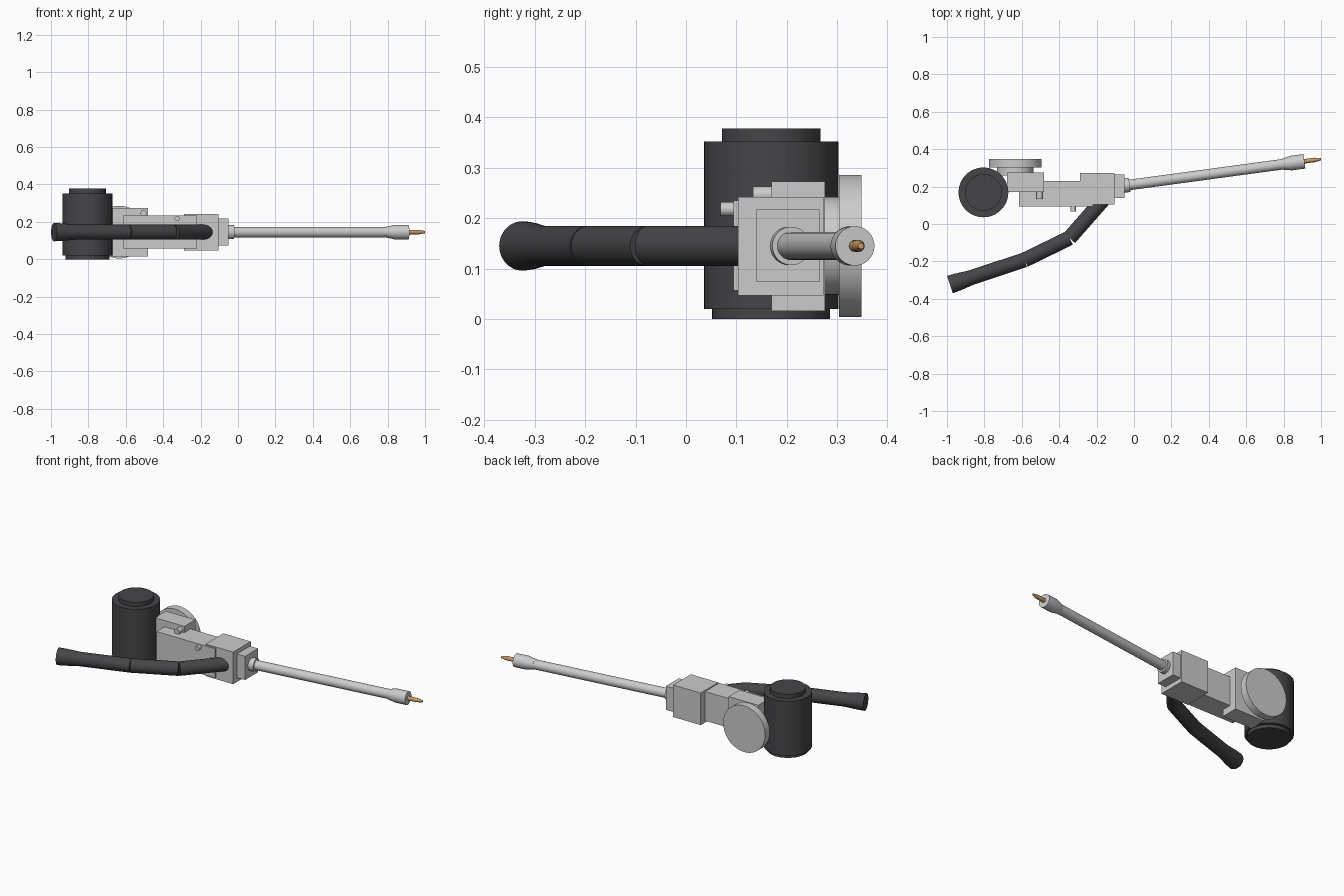
import bpy, bmesh, math
from mathutils import Vector

if "Cube" in bpy.data.objects:
    bpy.data.objects.remove(bpy.data.objects["Cube"])


def material(name, rgb):
    m = bpy.data.materials.new(name)
    m.diffuse_color = (*rgb, 1)
    m.use_nodes = True
    m.node_tree.nodes["Principled BSDF"].inputs["Base Color"].default_value = m.diffuse_color
    return m


DARK = material("dark_rubber", (0.06, 0.06, 0.065))
BRASS = material("brass", (0.58, 0.32, 0.13))


def finish(name, bm, mat=None, smooth=False):
    bmesh.ops.recalc_face_normals(bm, faces=bm.faces)
    mesh = bpy.data.meshes.new(name)
    bm.to_mesh(mesh)
    bm.free()
    ob = bpy.data.objects.new(name, mesh)
    bpy.context.collection.objects.link(ob)
    if mat:
        mesh.materials.append(mat)
    if smooth:
        bpy.ops.object.select_all(action='DESELECT')
        ob.select_set(True)
        bpy.context.view_layer.objects.active = ob
        bpy.ops.object.shade_smooth_by_angle(angle=math.radians(30))
    return ob


def box(name, x, y, z):
    bm = bmesh.new()
    bmesh.ops.create_cube(bm, size=1)
    for v in bm.verts:
        v.co = [(a + b) / 2 + c * (b - a) for (a, b), c in zip((x, y, z), v.co)]
    return finish(name, bm)


def turned(name, start, direction, profile, mat=None, n=48):
    """Solid of revolution: profile is (distance along axis, radius)."""
    start, axis = Vector(start), Vector(direction).normalized()
    rot = axis.to_track_quat('Z', 'Y')
    bm = bmesh.new()
    rings = []
    for d, r in profile:
        rings.append([bm.verts.new(start + rot @ Vector((
            r * math.cos(2 * math.pi * i / n), r * math.sin(2 * math.pi * i / n), d)))
            for i in range(n)])
    for a, b in zip(rings, rings[1:]):
        for i in range(n):
            j = (i + 1) % n
            bm.faces.new((a[i], a[j], b[j], b[i]))
    bm.faces.new(rings[0])
    bm.faces.new(rings[-1])
    return finish(name, bm, mat, True)


Z = 0.145  # height of the main axis

# Upright canister with stepped base and lid
turned("canister", (-0.805, 0.169, 0), (0, 0, 1),
       [(0, 0.117), (0.02, 0.117), (0.02, 0.133), (0.352, 0.133),
        (0.352, 0.098), (0.378, 0.098)], DARK, 64)

# Side wheel on its hub
turned("side_disc", (-0.635, 0.26, Z), (0, 1, 0),
       [(0, 0.097), (0.043, 0.097), (0.043, 0.141), (0.088, 0.141)], n=64)

# Stepped body blocks
box("rear_block", (-0.68, -0.48), (0.17, 0.276), (0.016, 0.273))
box("middle_block", (-0.615, -0.22), (0.094, 0.23), (0.057, 0.235))
box("front_block", (-0.29, -0.105), (0.103, 0.273), (0.047, 0.242))
box("front_step", (-0.11, -0.05), (0.14, 0.265), (0.073, 0.217))

# Knobs on the front side
turned("rear_knob", (-0.505, 0.133, 0.246), (0, 1, 0), [(0, 0.017), (0.06, 0.017)], n=24)
turned("front_knob", (-0.325, 0.068, 0.218), (0, 1, 0), [(0, 0.014), (0.05, 0.014)], n=24)

# Lance: collar, tube, flared nozzle and brass tip along one slanted axis
p0, lance = (-0.06, 0.204, Z), (1, 0.135, 0)
turned("lance_collar", p0, lance, [(0, 0.038), (0.037, 0.038)])
turned("lance_tube", p0, lance, [(0.01, 0.028), (0.88, 0.028)])
turned("lance_nozzle", p0, lance, [(0.86, 0.029), (0.908, 0.039), (0.98, 0.039)])
turned("brass_tip", p0, lance,
       [(0.96, 0.011), (0.99, 0.012), (1.035, 0.012), (1.069, 0.006)], BRASS, 24)

# Hose: straight dark segments that bend outwards
path = [(-0.165, 0.13), (-0.345, -0.075), (-0.585, -0.192)]
for i, (a, b) in enumerate(zip(path, path[1:])):
    a, b = Vector((*a, Z)), Vector((*b, Z))
    turned(f"hose_segment_{i + 1}", a, b - a, [(0, 0.04), ((b - a).length, 0.04)], DARK)
a, b = Vector((-0.585, -0.192, Z)), Vector((-0.984, -0.324, Z))
L = (b - a).length
turned("hose_end", a, b - a,
       [(0, 0.04), (L - 0.12, 0.04), (L - 0.045, 0.047), (L, 0.049)], DARK)
